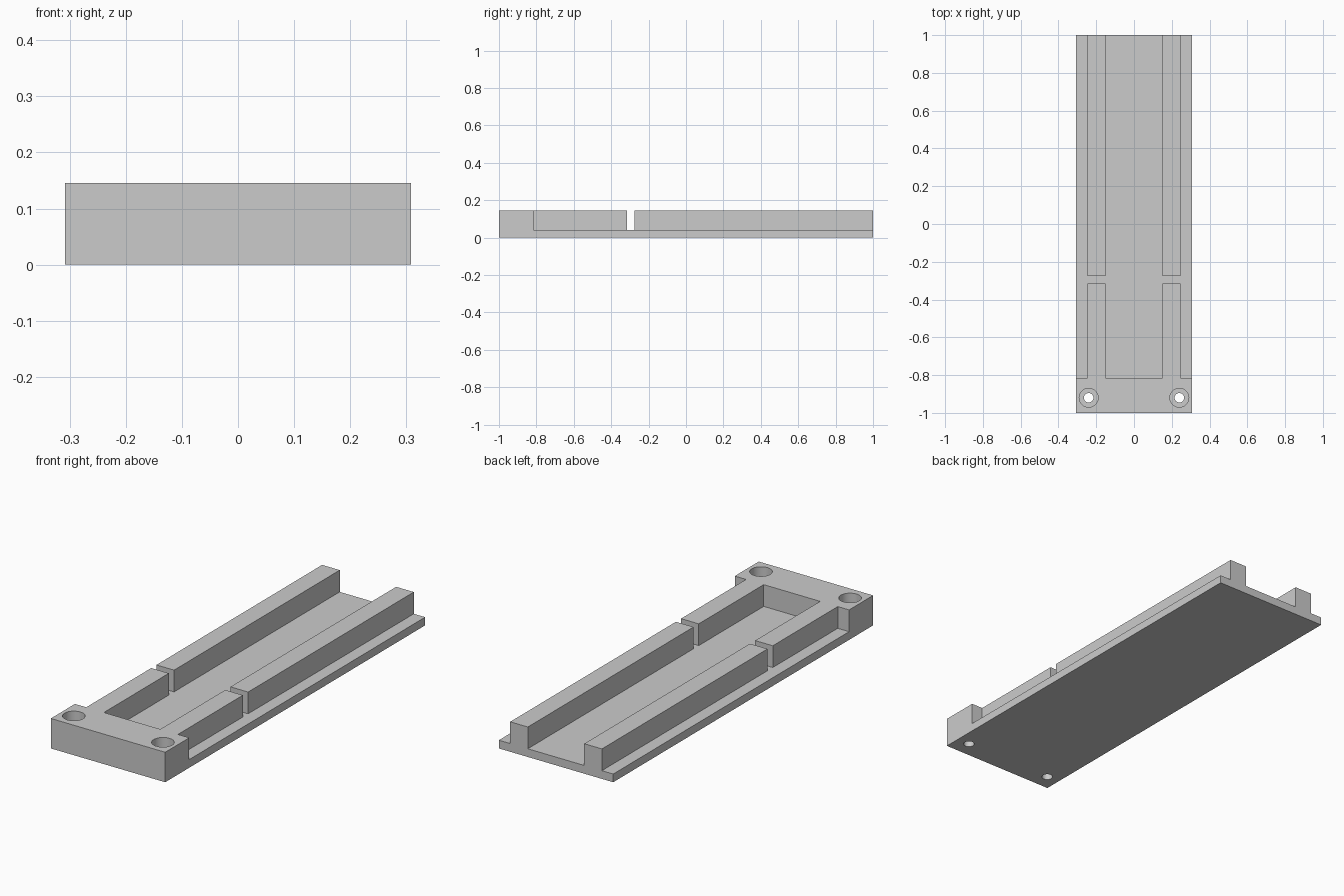
import bpy
import math

cube = bpy.data.objects.get("Cube")
if cube:
    bpy.data.objects.remove(cube, do_unlink=True)

W, L, H = 0.308, 1.0, 0.146      # half width, half length, height
FLOOR = 0.04                     # base plate thickness
BLOCK_Y = -0.815                 # rear face of the front block
RAIL_IN, RAIL_OUT = 0.152, 0.247
OVER = 0.1                       # cutter overshoot

grey = bpy.data.materials.new("plain grey")
grey.use_nodes = True
colour = (0.6, 0.6, 0.6, 1)
grey.diffuse_color = colour
grey.node_tree.nodes["Principled BSDF"].inputs["Base Color"].default_value = colour


def box(name, x0, x1, y0, y1, z0, z1):
    bpy.ops.mesh.primitive_cube_add(
        size=1, location=((x0 + x1) / 2, (y0 + y1) / 2, (z0 + z1) / 2))
    ob = bpy.context.object
    ob.name = name
    ob.scale = (x1 - x0, y1 - y0, z1 - z0)
    bpy.ops.object.transform_apply(location=True, rotation=False, scale=True)
    return ob


def cylinder(name, x, y, radius, z0, z1):
    bpy.ops.mesh.primitive_cylinder_add(
        vertices=48, radius=radius, depth=z1 - z0, location=(x, y, (z0 + z1) / 2))
    bpy.context.object.name = name
    return bpy.context.object


def cut(target, cutter):
    cutter.hide_render = True
    mod = target.modifiers.new(cutter.name, "BOOLEAN")
    mod.operation = "DIFFERENCE"
    mod.solver = "EXACT"
    mod.object = cutter
    bpy.context.view_layer.objects.active = target
    bpy.ops.object.modifier_apply(modifier=mod.name)
    bpy.data.objects.remove(cutter, do_unlink=True)


# Solid block that becomes base plate, rails and front block
body = box("rail_tray", -W, W, -L, L, 0, H)
body.data.materials.append(grey)

# Channel between the rails, open at the back
cut(body, box("channel_cutter", -RAIL_IN, RAIL_IN, BLOCK_Y, L + OVER, FLOOR, H + OVER))

for side in (-1, 1):
    # Ledge outside each rail
    x0, x1 = sorted((side * RAIL_OUT, side * (W + OVER)))
    cut(body, box("ledge_cutter", x0, x1, BLOCK_Y, L + OVER, FLOOR, H + OVER))
    # Gap splitting each rail
    x0, x1 = sorted((side * (RAIL_IN - 0.02), side * (RAIL_OUT + 0.02)))
    cut(body, box("gap_cutter", x0, x1, -0.315, -0.275, FLOOR, H + OVER))
    # Stepped screw hole in the front block
    cut(body, cylinder("screw_head_cutter", side * 0.24, -0.92, 0.05, FLOOR, H + OVER))
    cut(body, cylinder("screw_hole_cutter", side * 0.24, -0.92, 0.025, -OVER, H + OVER))

bpy.ops.object.select_all(action="DESELECT")
body.select_set(True)
bpy.context.view_layer.objects.active = body
bpy.ops.object.shade_smooth_by_angle(angle=math.radians(30))
